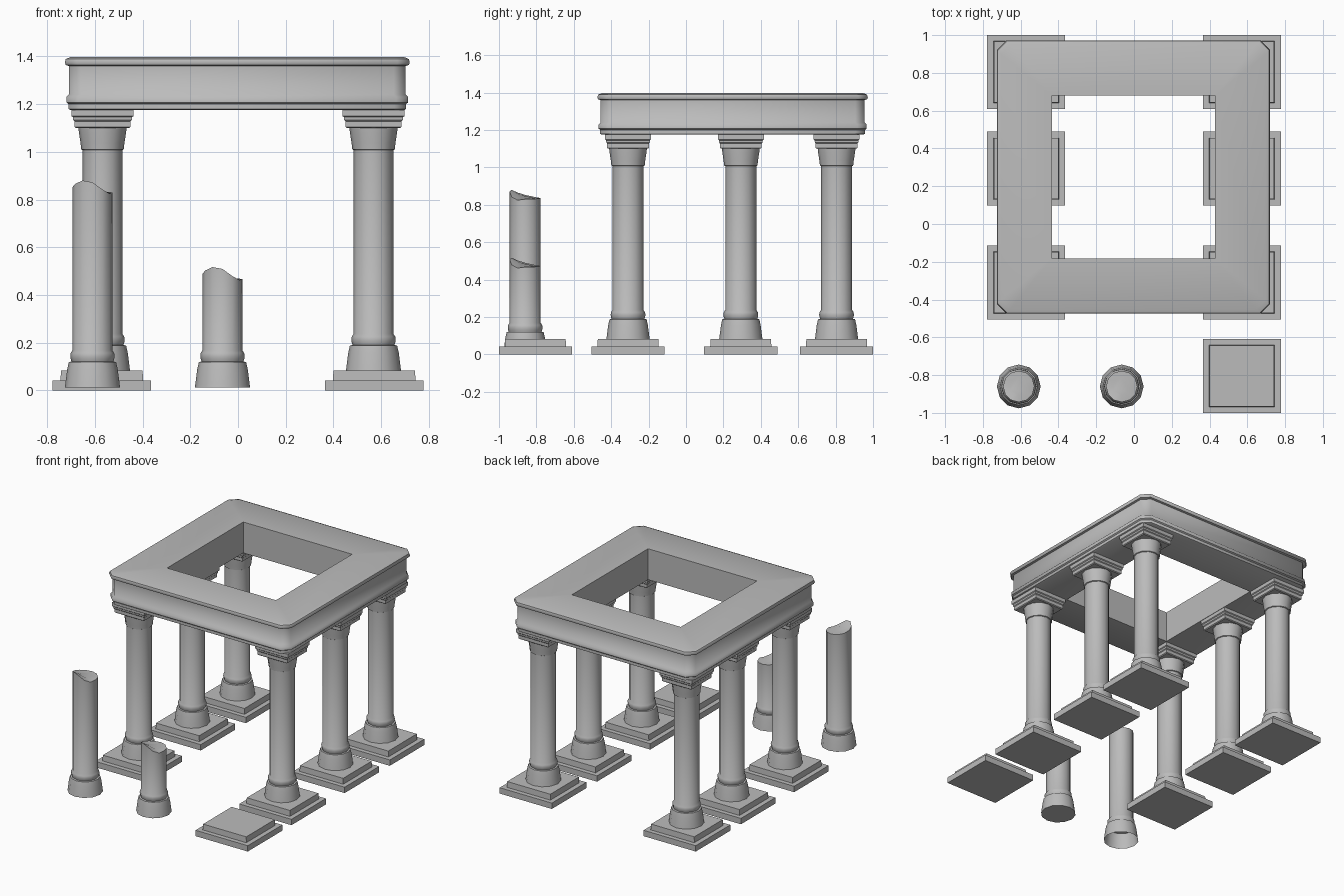
import bpy, bmesh, math

old = bpy.data.objects.get("Cube")
if old:
    bpy.data.objects.remove(old, do_unlink=True)

stone = bpy.data.materials.new("grey_stone")
stone.use_nodes = True
GREY = (0.5, 0.5, 0.5, 1)
stone.diffuse_color = GREY
stone.node_tree.nodes["Principled BSDF"].inputs["Base Color"].default_value = GREY

SIDES = 12


def finish(name, bm, loc, angle=35):
    """Turn a bmesh into a shaded stone object."""
    bmesh.ops.remove_doubles(bm, verts=bm.verts, dist=1e-5)
    bmesh.ops.recalc_face_normals(bm, faces=bm.faces)
    mesh = bpy.data.meshes.new(name)
    bm.to_mesh(mesh)
    bm.free()
    mesh.materials.append(stone)
    ob = bpy.data.objects.new(name, mesh)
    ob.location = loc
    bpy.context.collection.objects.link(ob)
    bpy.ops.object.select_all(action="DESELECT")
    ob.select_set(True)
    bpy.context.view_layer.objects.active = ob
    bpy.ops.object.shade_smooth_by_angle(angle=math.radians(angle))
    return ob


def bridge(bm, a, b):
    n = len(a)
    for i in range(n):
        j = (i + 1) % n
        bm.faces.new((a[i], a[j], b[j], b[i]))


def circle(bm, r, z, lift=None):
    ring = []
    for i in range(SIDES):
        t = math.tau * i / SIDES
        h = z + (lift[i] if lift else 0)
        ring.append(bm.verts.new((r * math.cos(t), r * math.sin(t), h)))
    return ring


def rectangle(bm, hx, hy, z, cut=0.0):
    """Rectangular loop with optional cut corners."""
    pts = [(hx, cut - hy), (hx, hy - cut), (hx - cut, hy), (cut - hx, hy),
           (-hx, hy - cut), (-hx, cut - hy), (cut - hx, -hy), (hx - cut, -hy)]
    if not cut:
        pts = pts[::2]
        pts = [(hx, -hy), (hx, hy), (-hx, hy), (-hx, -hy)]
    return [bm.verts.new((x, y, z)) for x, y in pts]


def loft(bm, loops, bottom=True, top=True):
    for a, b in zip(loops, loops[1:]):
        bridge(bm, a, b)
    if bottom:
        bm.faces.new(loops[0][::-1])
    if top:
        bm.faces.new(loops[-1])


def stepped_block(name, profile, loc, ratio=0.945):
    bm = bmesh.new()
    loft(bm, [rectangle(bm, h, h * ratio, z) for h, z in profile])
    return finish(name, bm, loc, 25)


# Profiles as (radius or half width, height)
FOOT = [(0.116, 0.0), (0.114, 0.012), (0.106, 0.075), (0.099, 0.106),
        (0.088, 0.108), (0.091, 0.118), (0.093, 0.13), (0.091, 0.144), (0.083, 0.156)]
BELL = [(0.083, 0.925), (0.089, 0.928), (0.092, 0.955), (0.099, 1.0), (0.101, 1.02)]
ABACUS = [(0.112, 1.10), (0.118, 1.105), (0.118, 1.128), (0.123, 1.133),
          (0.124, 1.145), (0.13, 1.15), (0.13, 1.176)]
PLINTH = [(0.207, 0.0), (0.207, 0.042), (0.173, 0.042), (0.171, 0.083)]
BREAK = [0.0, 0.0, 0.004, 0.006, 0.008, 0.014, 0.023, 0.036, 0.05, 0.042, 0.012, -0.005]


def plinth(name, x, y):
    stepped_block(name, PLINTH, (x, y, 0))


def column(name, x, y):
    bm = bmesh.new()
    loft(bm, [circle(bm, r, z) for r, z in FOOT + BELL])
    finish(name + "_shaft", bm, (x, y, 0.082))
    stepped_block(name + "_capital", ABACUS, (x, y, 0))


def broken_column(name, x, y, height, closed):
    bm = bmesh.new()
    loops = [circle(bm, r, z) for r, z in FOOT]
    rim = circle(bm, 0.083, height, BREAK)
    loft(bm, loops + [rim], bottom=closed, top=False)
    # Hollowed fracture surface
    inner = circle(bm, 0.045, height + 0.004, [b * 0.5 for b in BREAK])
    bridge(bm, rim, inner)
    bm.faces.new(inner)
    finish(name, bm, (x, y, 0.013))


# Standing colonnade: three columns along each side
for side, sx in (("right", -1), ("left", 1)):
    for place, y in (("front", -0.31), ("middle", 0.293), ("back", 0.805)):
        label = f"{place}_{side}"
        plinth(label + "_plinth", sx * 0.571, y)
        column(label + "_column", sx * 0.568, y)

# Fallen remains in the foreground
plinth("empty_plinth", 0.571, -0.805)
broken_column("tall_broken_column", -0.61, -0.86, 0.817, False)
broken_column("short_broken_column", -0.065, -0.86, 0.454, True)

# Entablature: moulded square ring with cut outer corners
OUTER = [(0.7, 1.175), (0.708, 1.18), (0.708, 1.2), (0.716, 1.207), (0.716, 1.23),
         (0.706, 1.24), (0.706, 1.36), (0.719, 1.364), (0.723, 1.375),
         (0.719, 1.389), (0.7, 1.397)]
bm = bmesh.new()
loops = [rectangle(bm, h, h, z, 0.05) for h, z in OUTER]
top_in, low_in = (rectangle(bm, 0.432, 0.432, z, 1e-6) for z in (1.397, 1.175))
loft(bm, loops + [top_in, low_in, loops[0]], False, False)
finish("entablature", bm, (-0.003, 0.249, 0), 46)
